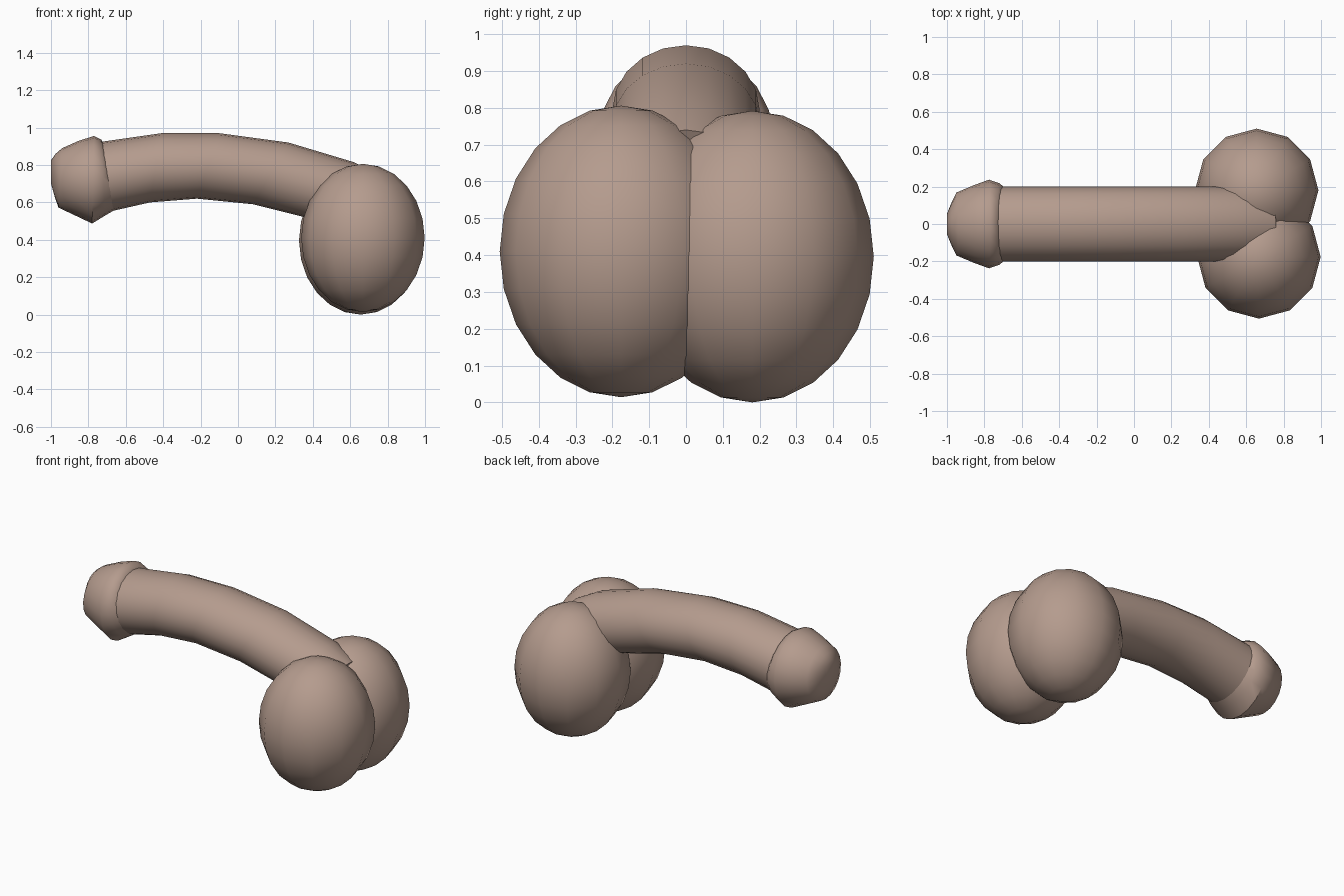
import bpy, bmesh, math
from mathutils import Vector

if "Cube" in bpy.data.objects:
    bpy.data.objects.remove(bpy.data.objects["Cube"])

mat = bpy.data.materials.new("tan")
mat.diffuse_color = (0.46, 0.33, 0.27, 1)
mat.use_nodes = True
mat.node_tree.nodes["Principled BSDF"].inputs["Base Color"].default_value = mat.diffuse_color


def finish(name, bm, angle):
    bmesh.ops.recalc_face_normals(bm, faces=bm.faces)
    me = bpy.data.meshes.new(name)
    bm.to_mesh(me)
    bm.free()
    ob = bpy.data.objects.new(name, me)
    bpy.context.collection.objects.link(ob)
    me.materials.append(mat)
    bpy.ops.object.select_all(action='DESELECT')
    ob.select_set(True)
    bpy.context.view_layer.objects.active = ob
    bpy.ops.object.shade_smooth_by_angle(angle=math.radians(angle))
    return ob


def loft(name, sections, sides=20, angle=50):
    """Skin elliptical rings given as (top x, top z, bottom x, bottom z, half width)."""
    bm = bmesh.new()
    rings = []
    for tx, tz, bx, bz, w in sections:
        top, bottom = Vector((tx, 0, tz)), Vector((bx, 0, bz))
        mid, half = (top + bottom) / 2, (top - bottom) / 2
        ring = []
        for i in range(sides):
            a = 2 * math.pi * i / sides
            ring.append(bm.verts.new(mid + half * math.cos(a) + Vector((0, w * math.sin(a), 0))))
        rings.append(ring)
    for r0, r1 in zip(rings, rings[1:]):
        for i in range(sides):
            j = (i + 1) % sides
            bm.faces.new((r0[i], r0[j], r1[j], r1[i]))
    bm.faces.new(rings[0])
    bm.faces.new(rings[-1])
    return finish(name, bm, angle)


# curved tube
loft("curved_shaft", [
    (-0.76, 0.92, -0.69, 0.55, 0.20),
    (-0.41, 0.97, -0.47, 0.60, 0.20),
    (-0.10, 0.97, -0.22, 0.62, 0.20),
    (0.27, 0.92, 0.08, 0.59, 0.20),
    (0.62, 0.815, 0.40, 0.51, 0.20),
    (0.76, 0.74, 0.58, 0.42, 0.19),
])

# flared cap at the left end
loft("rounded_cap", [
    (-0.72, 0.91, -0.65, 0.565, 0.19),
    (-0.73, 0.935, -0.71, 0.53, 0.218),
    (-0.77, 0.955, -0.78, 0.487, 0.237),
    (-0.85, 0.93, -0.86, 0.525, 0.208),
    (-0.94, 0.89, -0.96, 0.572, 0.168),
    (-0.975, 0.86, -0.98, 0.63, 0.11),
    (-1.0, 0.825, -1.0, 0.70, 0.055),
])

# pair of egg-shaped bulbs at the right end
for name, centre in (("front_bulb", (0.668, -0.176, 0.41)),
                     ("back_bulb", (0.656, 0.18, 0.396))):
    bm = bmesh.new()
    bmesh.ops.create_uvsphere(bm, u_segments=12, v_segments=12, radius=1)
    bmesh.ops.scale(bm, vec=(0.33, 0.33, 0.396), verts=bm.verts)
    bmesh.ops.translate(bm, vec=centre, verts=bm.verts)
    finish(name, bm, 60)
